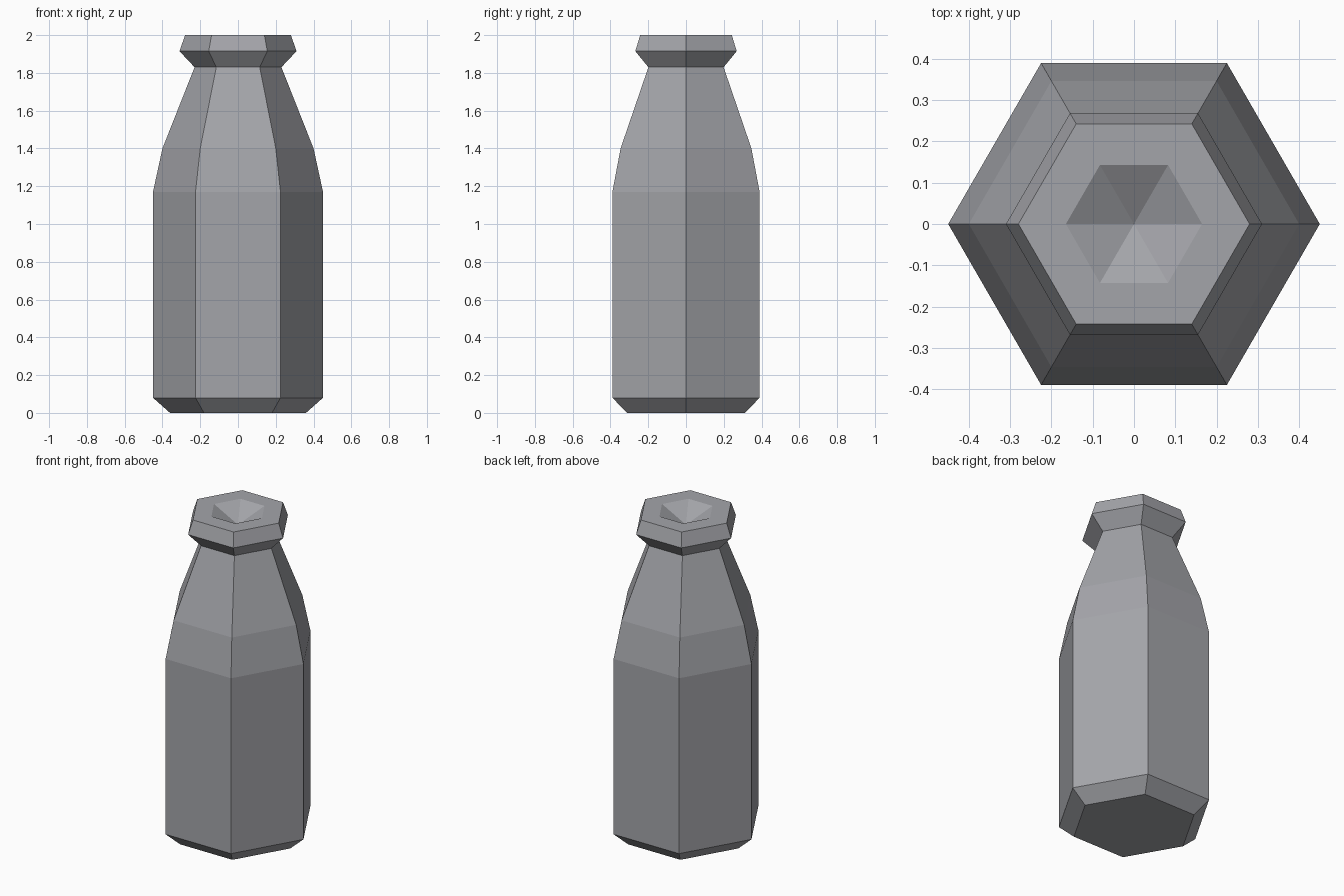
import bpy, bmesh, math

if "Cube" in bpy.data.objects:
    bpy.data.objects.remove(bpy.data.objects["Cube"])

SIDES = 6
# (radius, height) from base to rim, ending in the dished top
PROFILE = [(0.36, 0.0), (0.45, 0.08), (0.45, 1.17), (0.40, 1.40),
           (0.23, 1.83), (0.31, 1.915), (0.28, 2.0), (0.165, 2.0)]
TIP_Z = 1.915

grey = bpy.data.materials.new("cool_grey")
grey.diffuse_color = (0.37, 0.375, 0.40, 1)
grey.use_nodes = True
grey.node_tree.nodes["Principled BSDF"].inputs["Base Color"].default_value = grey.diffuse_color

bm = bmesh.new()
rings = [[bm.verts.new((r * math.cos(math.tau * i / SIDES),
                        r * math.sin(math.tau * i / SIDES), z))
          for i in range(SIDES)] for r, z in PROFILE]

# Side walls, collar and rim
for low, high in zip(rings, rings[1:]):
    for i in range(SIDES):
        j = (i + 1) % SIDES
        bm.faces.new((low[i], low[j], high[j], high[i]))

# Flat base
bm.faces.new(rings[0][::-1])

# Pointed hollow in the top
tip = bm.verts.new((0, 0, TIP_Z))
for i in range(SIDES):
    bm.faces.new((rings[-1][i], rings[-1][(i + 1) % SIDES], tip))

mesh = bpy.data.meshes.new("bottle")
bm.to_mesh(mesh)
bm.free()
mesh.materials.append(grey)
bpy.context.collection.objects.link(bpy.data.objects.new("bottle", mesh))
